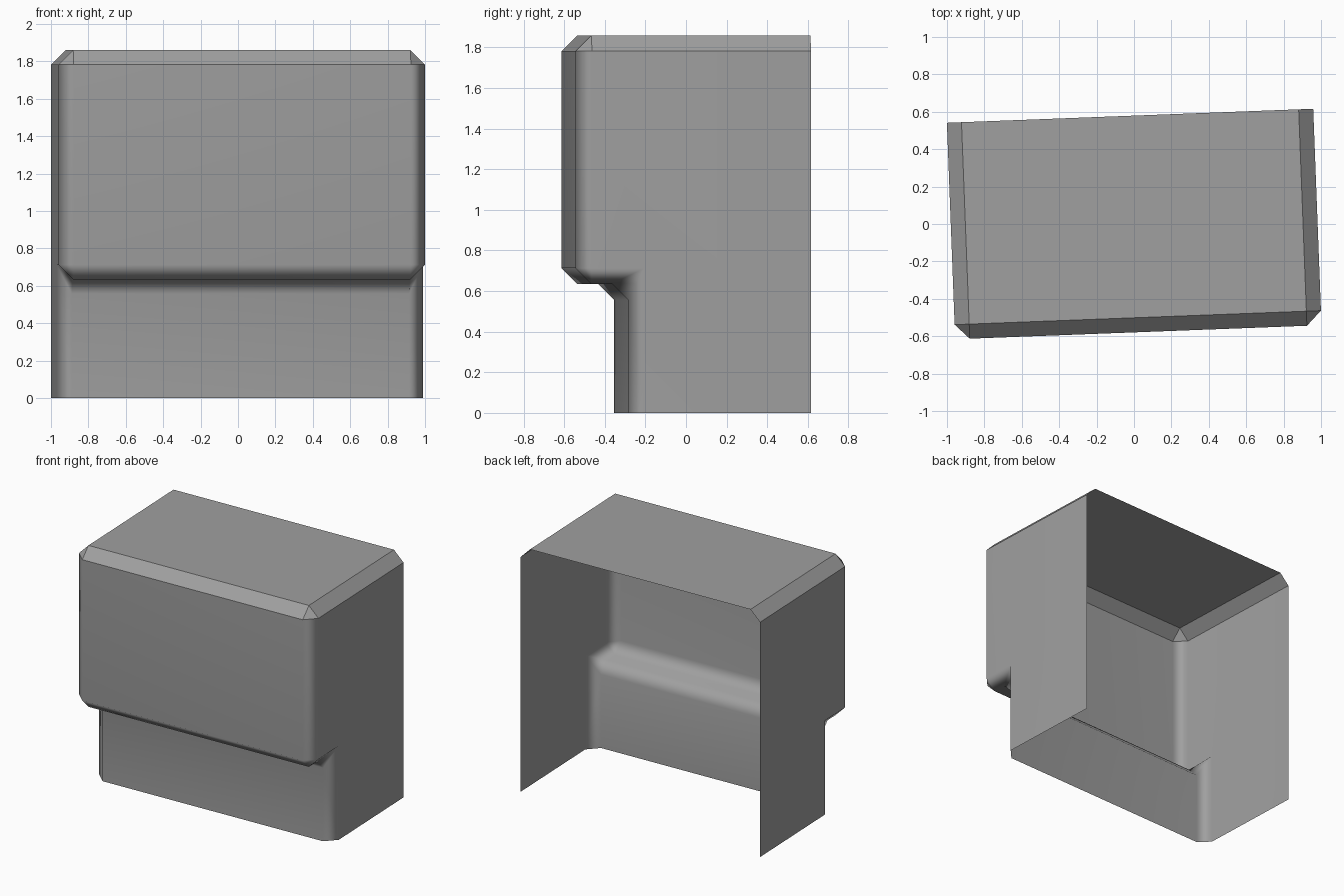
import bpy, bmesh, math

cube = bpy.data.objects.get("Cube")
if cube:
    bpy.data.objects.remove(cube, do_unlink=True)

HALF_W, BACK, FRONT, RECESS = 0.98, 0.551, -0.607, -0.349
TOP, STEP, CHAMFER = 1.86, 0.635, 0.078

# Plain grey surface
grey = bpy.data.materials.new("plain grey")
grey.use_nodes = True
colour = (0.35, 0.35, 0.35, 1)
grey.diffuse_color = colour
bsdf = next(n for n in grey.node_tree.nodes if n.type == "BSDF_PRINCIPLED")
bsdf.inputs["Base Color"].default_value = colour

# Side outline (y, z), running from the back of the roof to the lower front
outline = [(BACK, TOP), (FRONT, TOP), (FRONT, STEP), (RECESS, STEP), (RECESS, 0)]
bm = bmesh.new()
left = [bm.verts.new((HALF_W, y, z)) for y, z in outline]
right = [bm.verts.new((-HALF_W, y, z)) for y, z in outline]

# Roof, overhanging front, underside and recessed front
for i in range(len(outline) - 1):
    bm.faces.new((left[i], left[i + 1], right[i + 1], right[i]))

# Side walls; the back and the bottom stay open
for side, x in ((left, HALF_W), (right, -HALF_W)):
    bm.faces.new(side + [bm.verts.new((x, BACK, 0))])
bmesh.ops.recalc_face_normals(bm, faces=bm.faces)
if next(f for f in bm.faces if abs(f.normal.z) > 0.9 and f.calc_center_median().z > 1).normal.z < 0:
    bmesh.ops.reverse_faces(bm, faces=bm.faces)

# Chamfer every closed edge
bmesh.ops.bevel(bm, geom=[e for e in bm.edges if not e.is_boundary],
                offset=CHAMFER, offset_type='OFFSET', segments=1,
                profile=0.5, affect='EDGES')

# Smooth shading, with a crisp band around the roof
for f in bm.faces:
    f.smooth = True
for e in bm.edges:
    e.smooth = not all(v.co.z > TOP - CHAMFER - 0.01 for v in e.verts)

mesh = bpy.data.meshes.new("housing_shell")
bm.to_mesh(mesh)
bm.free()
mesh.materials.append(grey)
shell = bpy.data.objects.new("housing_shell", mesh)
bpy.context.collection.objects.link(shell)

# The shell sits slightly turned
shell.rotation_euler.z = math.radians(2.19)
shell.location.y = 0.028

# Keep the large panels flat-looking between the soft chamfers
weights = shell.modifiers.new("panel normals", 'WEIGHTED_NORMAL')
weights.keep_sharp = True
